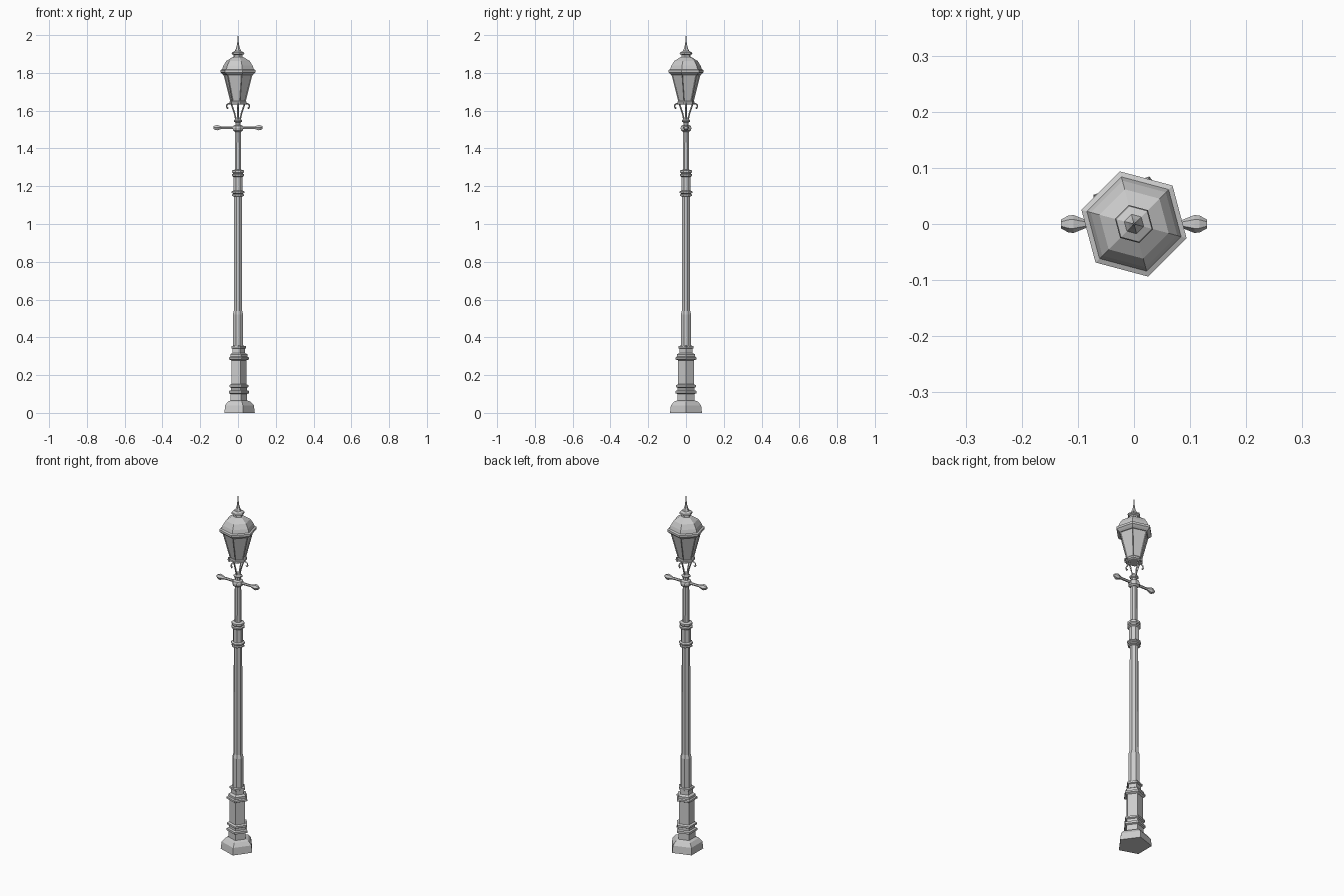
import bpy, bmesh
from math import pi, cos, sin, radians
from mathutils import Matrix

if "Cube" in bpy.data.objects:
    bpy.data.objects.remove(bpy.data.objects["Cube"])


def lathe(name, profile, sides, turn=0, matrix=None):
    """Stack of polygon rings (radius, height), capped at both ends."""
    bm = bmesh.new()
    rings = []
    for r, z in profile:
        rings.append([bm.verts.new((r * cos(radians(turn) + 2 * pi * i / sides),
                                    r * sin(radians(turn) + 2 * pi * i / sides), z))
                      for i in range(sides)])
    walls = []
    for a, b in zip(rings, rings[1:]):
        for i in range(sides):
            j = (i + 1) % sides
            walls.append(bm.faces.new((a[i], a[j], b[j], b[i])))
    bm.faces.new(rings[0][::-1])
    bm.faces.new(rings[-1])
    if name == "lantern_body":  # recessed glass panels
        bmesh.ops.inset_individual(bm, faces=walls, thickness=0.007)
        bmesh.ops.inset_individual(bm, faces=walls, thickness=0.001, depth=-0.005)
    if matrix:
        bm.transform(matrix)
    bmesh.ops.recalc_face_normals(bm, faces=bm.faces)
    mesh = bpy.data.meshes.new(name)
    bm.to_mesh(mesh)
    bm.free()
    ob = bpy.data.objects.new(name, mesh)
    bpy.context.collection.objects.link(ob)
    return ob


def rod(name, points, radius, angle):
    """Thin square-section bar along points (radius, height) at an angle."""
    cu = bpy.data.curves.new(name, 'CURVE')
    cu.dimensions = '3D'
    cu.bevel_depth = radius
    cu.bevel_resolution = 0
    cu.use_fill_caps = True
    sp = cu.splines.new('POLY')
    sp.points.add(len(points) - 1)
    for p, (r, z) in zip(sp.points, points):
        p.co = (r * cos(angle), r * sin(angle), z, 1)
    sp.use_smooth = False
    ob = bpy.data.objects.new(name, cu)
    bpy.context.collection.objects.link(ob)


# Five-sided pedestal
lathe("pedestal", [
    (.089, 0), (.084, .04), (.066, .06), (.048, .066), (.048, .10),
    (.058, .104), (.058, .116), (.047, .12), (.047, .133),
    (.056, .137), (.056, .147), (.044, .152), (.044, .278),
    (.058, .284), (.058, .294), (.05, .298), (.05, .31), (.036, .318),
    (.036, .34), (.043, .343), (.043, .353), (.03, .356)], 5)

# Shaft with paired collars
lathe("shaft", [
    (.03, .35), (.03, .52), (.024, .54), (.022, 1.145),
    (.033, 1.149), (.033, 1.156), (.028, 1.16), (.036, 1.165), (.036, 1.172),
    (.027, 1.177), (.027, 1.25), (.035, 1.255), (.035, 1.263), (.028, 1.267),
    (.034, 1.273), (.034, 1.284), (.018, 1.288), (.017, 1.49)], 8, 22.5)

# Boss and neck under the lantern
lathe("neck", [
    (.018, 1.488), (.029, 1.496), (.031, 1.508), (.027, 1.52), (.015, 1.525),
    (.015, 1.538), (.023, 1.542), (.023, 1.549), (.014, 1.555), (.012, 1.565)], 8, 22.5)

# Ladder bar with bulbed ends
half = [(.011, .02), (.007, .03), (.007, .085), (.016, .108), (.015, .117), (.008, .13)]
lathe("ladder_bar", [(r, -x) for r, x in reversed(half)] + half, 6, 30,
      Matrix.Translation((0, 0, 1.51)) @ Matrix.Rotation(pi / 2, 4, 'Y'))

# Splayed legs and scroll hooks
for k in range(4):
    a = k * pi / 2
    rod("leg", [(.011, 1.55), (.018, 1.585), (.028, 1.615), (.037, 1.64)], .004, a)
    rod("hook", [(.036, 1.638), (.05, 1.637), (.059, 1.631), (.061, 1.62),
                 (.056, 1.612), (.051, 1.617)], .004, a)

# Six-sided lantern
lathe("lantern_floor", [(.04, 1.632), (.047, 1.636), (.047, 1.646), (.043, 1.65)], 6, 45)
lathe("lantern_body", [(.042, 1.648), (.08, 1.792)], 6, 45)
lathe("lantern_roof", [
    (.078, 1.788), (.088, 1.795), (.097, 1.803), (.097, 1.815), (.087, 1.819),
    (.08, 1.838), (.064, 1.863), (.035, 1.881), (.025, 1.885), (.023, 1.895),
    (.035, 1.9), (.033, 1.908), (.018, 1.915), (.011, 1.93), (.005, 1.95),
    (.0035, 1.97), (.001, 2.0)], 6, 45)
